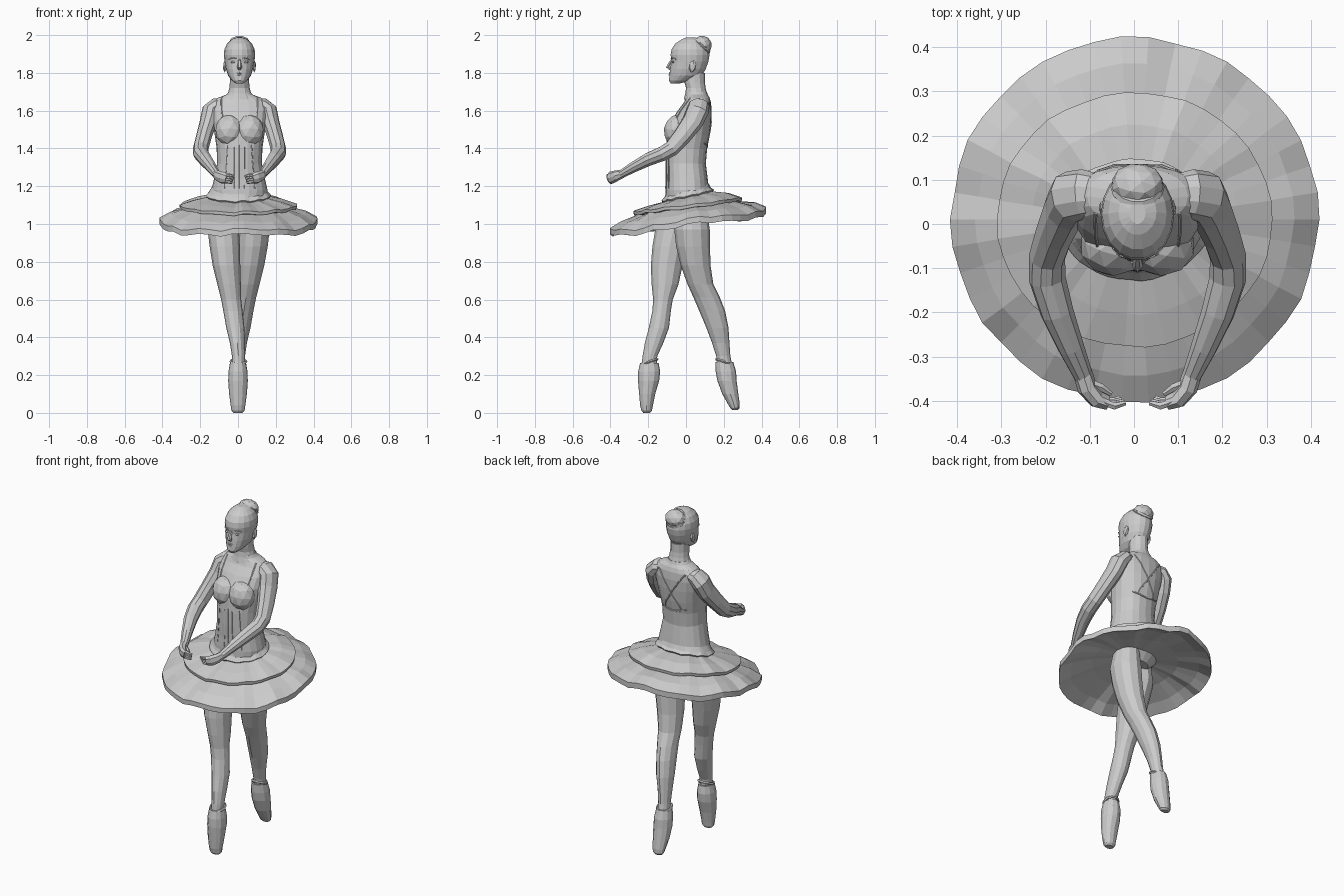
import bpy, bmesh, random
from math import sin, cos, pi, copysign
from mathutils import Vector

random.seed(4)
CX = 0.008  # the upper body sits slightly off centre


def loft(name, rings, caps=True):
    bm = bmesh.new()
    vs = [[bm.verts.new(p) for p in r] for r in rings]
    n = len(vs[0])
    for a, b in zip(vs, vs[1:]):
        for i in range(n):
            j = (i + 1) % n
            bm.faces.new((a[i], a[j], b[j], b[i]))
    if caps:
        bm.faces.new(vs[0])
        bm.faces.new(vs[-1])
    bmesh.ops.recalc_face_normals(bm, faces=bm.faces)
    me = bpy.data.meshes.new(name)
    bm.to_mesh(me)
    bm.free()
    ob = bpy.data.objects.new(name, me)
    bpy.context.collection.objects.link(ob)
    return ob


def stack(name, rows, n=14, e=1.0):
    """Horizontal oval sections: (z, front y, back y, centre x, half width); e < 1 is boxier."""
    def f(v):
        return copysign(abs(v) ** e, v)
    return loft(name, [[(x + rx * f(cos(2 * pi * i / n)),
                         (yf + yb) / 2 + (yb - yf) / 2 * f(sin(2 * pi * i / n)), z)
                        for i in range(n)] for z, yf, yb, x, rx in rows])


def tube(name, pts, n=10, u=(1, 0, 0)):
    """Sections across a path: (x, y, z, radius along u, other radius)."""
    P = [Vector(p[:3]) for p in pts]
    u = Vector(u)
    rings = []
    for k, p in enumerate(P):
        t = (P[min(k + 1, len(P) - 1)] - P[max(k - 1, 0)]).normalized()
        u = (u - t * u.dot(t)).normalized()
        v = t.cross(u)
        a, b = pts[k][3], pts[k][-1]
        rings.append([p + u * a * cos(2 * pi * i / n) + v * b * sin(2 * pi * i / n)
                      for i in range(n)])
    return loft(name, rings)


def blob(name, loc, size, sub=2, rot=(0, 0, 0)):
    bpy.ops.mesh.primitive_ico_sphere_add(subdivisions=sub, radius=1, location=loc, rotation=rot)
    ob = bpy.context.object
    ob.name = name
    ob.scale = size
    return ob


# torso and neck
torso = stack("torso", [(z, f, b, CX, r) for z, f, b, r in [
    (1.03, -.08, .08, .08), (1.08, -.11, .115, .14),
    (1.18, -.108, .122, .148), (1.24, -.105, .115, .135), (1.32, -.107, .105, .119),
    (1.40, -.106, .112, .121), (1.47, -.100, .126, .131), (1.54, -.080, .134, .143),
    (1.60, -.044, .136, .150), (1.645, -.01, .132, .142), (1.668, .0, .125, .114),
    (1.685, .0, .115, .07), (1.70, .0, .11, .058)]], 20, .9)
stack("neck", [(1.66, -.012, .12, CX, .085), (1.69, -.004, .112, CX, .062), (1.72, 0, .104, CX, .054),
               (1.75, -.008, .10, CX, .051), (1.80, -.01, .10, CX, .05)], 12)

# head
stack("head", [(z, f, b, CX, r) for z, f, b, r in [
    (1.745, -.082, -.03, .022), (1.76, -.091, .03, .042), (1.785, -.089, .085, .06),
    (1.82, -.085, .106, .072), (1.86, -.079, .12, .079), (1.895, -.083, .126, .083),
    (1.925, -.078, .122, .08), (1.955, -.058, .105, .066), (1.977, -.025, .08, .043),
    (1.987, .0, .05, .018)]], 18)
tube("nose", [(CX, -.072, 1.873, .006), (CX, -.088, 1.846, .010),
              (CX, -.095, 1.833, .013), (CX, -.08, 1.822, .011)], 6)
blob("upper_lip", (CX, -.085, 1.799), (.02, .007, .005), 1)
blob("lower_lip", (CX, -.086, 1.789), (.017, .007, .005), 1)
for s in (-1, 1):
    blob("eye", (CX + s * .033, -.068, 1.857), (.015, .006, .006), 2)
    tube("eyebrow", [(CX + s * .013, -.078, 1.875, .003), (CX + s * .035, -.073, 1.879, .004),
                     (CX + s * .056, -.054, 1.872, .003)], 5)
    blob("ear", (CX + s * .078, .035, 1.834), (.01, .02, .034), 1, (-.2, 0, 0))

# hair bun with wrapped band
blob("hair_bun", (CX, .09, 1.951), (.06, .05, .044), 2, (-.7, 0, 0))
bpy.ops.mesh.primitive_torus_add(location=(CX, .083, 1.945), rotation=(-.75, 0, 0), major_radius=.049,
                                 minor_radius=.012, major_segments=14, minor_segments=6)
bpy.context.object.name = "bun_band"

# bust, arms and hands
for s in (-1, 1):
    def m(pts):
        return [(CX + s * p[0],) + tuple(p[1:]) for p in pts]
    blob("bust", (CX + s * .054, -.05, 1.495), (.076, .068, .085), 2, (-.15, 0, 0))
    tube("arm", m([(.085, .068, 1.635, .045, .03), (.122, .068, 1.628, .056, .042),
                   (.15, .062, 1.60, .060, .050), (.165, .035, 1.54, .057, .046),
                   (.188, -.02, 1.465, .05, .042), (.205, -.075, 1.40, .044, .041),
                   (.204, -.125, 1.372, .04, .042), (.182, -.20, 1.342, .036, .038),
                   (.15, -.28, 1.30, .029, .030), (.122, -.345, 1.262, .022)]), 10, (0, 1, 0))
    tube("hand", m([(.125, -.335, 1.266, .022), (.114, -.37, 1.255, .029, .023),
                    (.092, -.396, 1.245, .033, .021), (.068, -.405, 1.240, .027, .016)]),
         8, (0, 0, 1))
    for k in range(4):
        z = 1.261 - k * .012
        tube("finger", m([(.08, -.402, z, .009), (.052, -.412 + k * .004, z - .003, .009),
                          (.028 + .004 * k, -.405 + k * .004, z - .008, .006)]), 6, (0, 0, 1))
    tube("thumb", m([(.11, -.36, 1.262, .012), (.082, -.37, 1.255, .01),
                     (.06, -.385, 1.248, .006)]), 6, (0, 0, 1))

# bodice straps and seams, laid onto the torso surface
bpy.context.view_layer.update()


def trim(name, a, b, r, steps=8):
    a, b = Vector(a), Vector(b)
    pts = []
    for k in range(steps + 1):
        p = torso.closest_point_on_mesh(a.lerp(b, k / steps))[1]
        pts.append((*p, r, r))
    tube(name, pts, 6, (.8, .1, .59))


for s in (-1, 1):
    x = lambda d: CX + s * d
    trim("front_strap", (x(.1), .02, 1.68), (x(.1), -.09, 1.53), .004)
    trim("back_strap", (x(.1), .15, 1.66), (x(-.075), .16, 1.41), .004)
    trim("back_edge", (x(.0), .16, 1.40), (x(.11), .13, 1.42), .004)
    trim("front_seam", (x(.03), -.14, 1.41), (x(.03), -.14, 1.19), .003)
    trim("side_seam", (x(.08), -.13, 1.42), (x(.095), -.13, 1.19), .003)
trim("centre_seam", (CX, -.14, 1.42), (CX, -.14, 1.19), .003)

# tutu: two rippled, tilted layers with a hollow underside
N = 42
wave = [random.uniform(-1, 1) for _ in range(N)]
profile = [  # radius x, radius y, height, tilt, ripple
    (.140, .112, 1.195, .15, 0), (.158, .122, 1.165, .20, .003), (.172, .138, 1.148, .22, .005),
    (.165, .132, 1.140, .22, .004), (.235, .215, 1.125, .17, .005), (.312, .288, 1.100, .13, .006),
    (.309, .285, 1.083, .13, .006), (.28, .26, 1.082, .14, .005), (.36, .352, 1.058, .14, .008),
    (.416, .412, 1.025, .135, .011), (.416, .412, .995, .13, .011), (.35, .345, 1.025, .13, .009),
    (.24, .22, 1.052, .13, .005), (.11, .085, 1.067, .1, 0)]
rings = []
for k, (rx, ry, z, tilt, rip) in enumerate(profile):
    ring = []
    for i in range(N):
        a = 2 * pi * i / N
        w = .6 * sin(12 * a + k // 8) + .5 * wave[(i + 5 * (k // 8)) % N]
        y = .01 + (ry + rip * .4 * w) * sin(a)
        sag = 1.3 * sin(2 * a) ** 2 if k > 7 else 0
        ring.append((.002 + (rx + rip * .4 * w) * cos(a), y, z + tilt * y + rip * (w - sag)))
    rings.append(ring)
loft("tutu", rings, False)

# legs: one stepping forward, one trailing, crossing at the ankles
stack("front_leg", [
    (1.08, -.12, .03, -.07, .065), (.97, -.163, .03, -.078, .083), (.88, -.178, .005, -.07, .08),
    (.78, -.186, -.018, -.061, .073), (.68, -.182, -.04, -.047, .062), (.60, -.174, -.07, -.036, .053),
    (.54, -.178, -.08, -.027, .051), (.45, -.197, -.09, -.014, .048), (.37, -.218, -.12, -.004, .039),
    (.30, -.23, -.152, .002, .034), (.25, -.236, -.155, .002, .034)], 12)
stack("back_leg", [
    (1.08, -.05, .11, .08, .065), (.97, -.062, .126, .085, .083), (.88, -.052, .127, .078, .079),
    (.78, -.028, .13, .066, .073), (.68, .008, .145, .052, .062), (.61, .04, .18, .042, .054),
    (.54, .07, .207, .031, .051), (.45, .108, .225, .019, .047), (.37, .138, .23, .009, .038),
    (.30, .16, .235, .004, .033), (.25, .165, .245, .002, .034)], 12)

# pointe shoes with ankle ribbons
stack("front_shoe", [
    (.265, -.243, -.145, 0, .042), (.22, -.253, -.137, 0, .05), (.17, -.254, -.142, 0, .052),
    (.10, -.248, -.163, 0, .047), (.04, -.243, -.175, 0, .039), (.012, -.236, -.18, 0, .035),
    (.0, -.226, -.19, 0, .024)], 12)
stack("back_shoe", [
    (.27, .155, .25, 0, .042), (.22, .157, .265, 0, .05), (.17, .166, .268, 0, .052),
    (.10, .192, .277, 0, .046), (.05, .22, .284, 0, .038), (.025, .235, .283, 0, .033),
    (.015, .245, .275, 0, .022)], 12)
for name, y, tilt in (("front_ribbon", -.192, .3), ("back_ribbon", .2, -.3)):
    bpy.ops.mesh.primitive_torus_add(location=(.002, y, .272), rotation=(tilt, 0, 0),
                                     major_radius=.041, minor_radius=.007,
                                     major_segments=12, minor_segments=5)
    bpy.context.object.name = name
